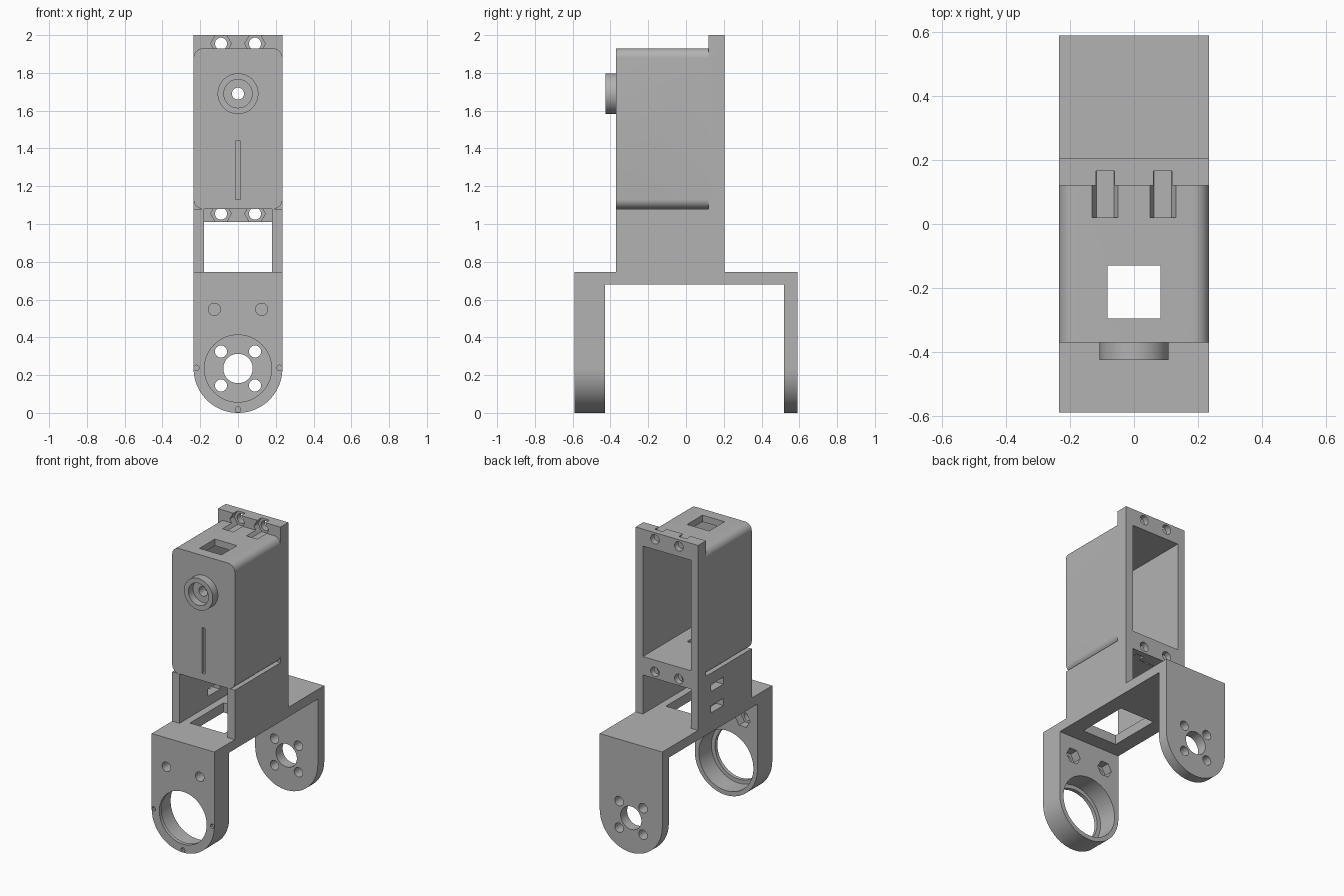
import bpy
import bmesh
from math import cos, sin, pi, radians

cube = bpy.data.objects.get("Cube")
if cube:
    bpy.data.objects.remove(cube, do_unlink=True)

grey = bpy.data.materials.new("plain grey")
grey.use_nodes = True
grey.diffuse_color = (0.45, 0.45, 0.45, 1)
grey.node_tree.nodes["Principled BSDF"].inputs["Base Color"].default_value = (0.45, 0.45, 0.45, 1)


def arc(cx, cz, r, a0, a1, n):
    """Points along an arc in the x-z plane, angles in degrees."""
    angles = [radians(a0 + (a1 - a0) * i / n) for i in range(n + 1)]
    return [(cx + r * cos(a), cz + r * sin(a)) for a in angles]


def disc(cx, cz, r, n=40):
    return arc(cx, cz, r, 0, 360, n)[:-1]


def rect(x0, x1, z0, z1):
    return [(x0, z0), (x1, z0), (x1, z1), (x0, z1)]


def prism(name, outline, y0, y1):
    """Extrude an x-z outline along y."""
    bm = bmesh.new()
    face = bm.faces.new([bm.verts.new((x, y0, z)) for x, z in outline])
    out = bmesh.ops.extrude_face_region(bm, geom=[face])
    moved = [g for g in out["geom"] if isinstance(g, bmesh.types.BMVert)]
    bmesh.ops.translate(bm, verts=moved, vec=(0, y1 - y0, 0))
    bmesh.ops.recalc_face_normals(bm, faces=bm.faces)
    mesh = bpy.data.meshes.new(name)
    bm.to_mesh(mesh)
    bm.free()
    mesh.materials.append(grey)
    obj = bpy.data.objects.new(name, mesh)
    bpy.context.collection.objects.link(obj)
    return obj


def combine(obj, outline, y0, y1, operation="DIFFERENCE"):
    """Cut or add a prism, then drop the helper."""
    tool = prism("helper", outline, y0, y1)
    tool.hide_render = True
    mod = obj.modifiers.new("shape", "BOOLEAN")
    mod.operation = operation
    mod.solver = "EXACT"
    mod.object = tool
    bpy.context.view_layer.objects.active = obj
    bpy.ops.object.modifier_apply(modifier=mod.name)
    bpy.data.objects.remove(tool, do_unlink=True)


def finish(obj):
    bpy.ops.object.select_all(action="DESELECT")
    obj.select_set(True)
    bpy.context.view_layer.objects.active = obj
    bpy.ops.object.shade_smooth_by_angle(angle=radians(30))


W = 0.235      # half width
IN = 0.18      # half width of the inside
BASE = 0.745   # top of the bracket
AXLE = 0.235   # height of the pivot

# Bracket: round-ended legs joined by a top plate
leg = arc(0, AXLE, W, 180, 360, 40) + [(W, BASE), (-W, BASE)]
bracket = prism("pivot_bracket", leg, -0.59, 0.59)
combine(bracket, rect(-1, 1, -1, 0.68), -0.43, 0.52)

# Bearing bore with a thin front lip
combine(bracket, disc(0, AXLE, 0.178, 56), -0.7, -0.4)
combine(bracket, disc(0, AXLE, 0.205, 56), -0.565, -0.4)

# Horn holes in the back leg
combine(bracket, disc(0, AXLE, 0.078), 0.45, 0.7)
for sx in (-1, 1):
    for sz in (-1, 1):
        combine(bracket, disc(sx * 0.09, AXLE + sz * 0.09, 0.032, 24), 0.45, 0.7)
    # Screw holes and nut pockets in the front leg
    combine(bracket, disc(sx * 0.125, 0.548, 0.032, 24), -0.7, -0.4)
    combine(bracket, disc(sx * 0.125, 0.548, 0.055, 6), -0.49, -0.4)
    # Side marks on the front leg
    combine(bracket, disc(sx * 0.22, AXLE + 0.003, 0.015, 8), -0.7, -0.57)
combine(bracket, disc(0, 0.018, 0.015, 8), -0.7, -0.57)

# Cable opening in the plate
combine(bracket, rect(-0.13, 0.13, 0.6, 0.8), -0.33, 0.03)
finish(bracket)

# Housing outline: rounded box standing on two side walls
R = 0.05
FLOOR, TOP = 1.08, 1.93
half = ([(IN, FLOOR), (IN, BASE), (W, BASE), (W, FLOOR)]
        + arc(W - R, FLOOR + R, R, -90, 0, 8)
        + arc(W - R, TOP - R, R, 0, 90, 8))
outline = half + [(-x, z) for x, z in reversed(half)]
housing = prism("motor_housing", outline, -0.37, 0.15)

# Back flange and front boss
flange = [(IN, 1.01), (IN, BASE), (W, BASE), (W, 2.0)]
combine(housing, flange + [(-x, z) for x, z in reversed(flange)], 0.12, 0.205, "UNION")
combine(housing, disc(0, 1.69, 0.108, 48), -0.425, -0.35, "UNION")

# Motor cavity, open at the back
combine(housing, rect(-IN, IN, 1.135, 1.885), -0.31, 0.4)

# Boss counterbore, through hole and front groove
combine(housing, disc(0, 1.69, 0.075), -0.5, -0.375)
combine(housing, disc(0, 1.69, 0.032, 24), -0.5, -0.2)
combine(housing, rect(-0.012, 0.012, 1.13, 1.44), -0.5, -0.345)

# Square opening through roof and floor
combine(housing, rect(-0.083, 0.083, 1.05, 2.1), -0.295, -0.13)

# Flange screw holes with hexagonal nut pockets
for x in (-0.09, 0.09):
    for z in (1.055, 1.955):
        combine(housing, disc(x, z, 0.055, 6), 0.02, 0.165)
        combine(housing, disc(x, z, 0.032, 24), 0.1, 0.4)

# Strap slots in the right wall
for z in (0.835, 0.98):
    combine(housing, rect(-0.4, -0.1, z - 0.024, z + 0.024), -0.065, 0.065)
finish(housing)
